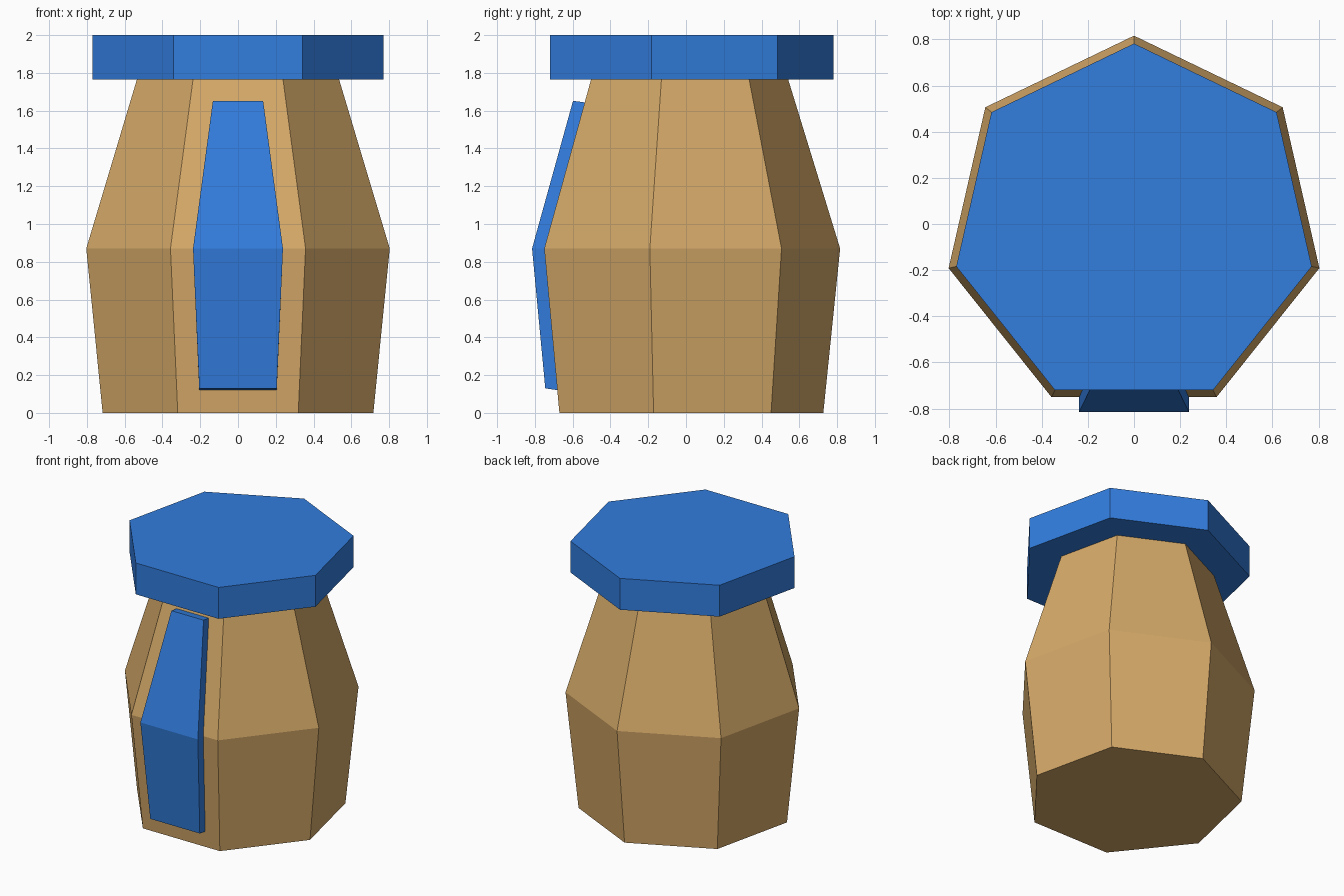
import bpy, bmesh
from math import sin, cos, pi

if "Cube" in bpy.data.objects:
    bpy.data.objects.remove(bpy.data.objects["Cube"])

SIDES = 7
Y0 = -0.008  # axis offset so the whole model is centred


def material(name, rgb):
    m = bpy.data.materials.new(name)
    m.diffuse_color = (*rgb, 1)
    m.use_nodes = True
    m.node_tree.nodes["Principled BSDF"].inputs["Base Color"].default_value = m.diffuse_color
    return m


def loft(name, rings, mat):
    """Skin a stack of matching point loops and cap both ends."""
    bm = bmesh.new()
    loops = [[bm.verts.new(p) for p in ring] for ring in rings]
    n = len(loops[0])
    for a, b in zip(loops, loops[1:]):
        for i in range(n):
            j = (i + 1) % n
            bm.faces.new((a[i], a[j], b[j], b[i]))
    bm.faces.new(loops[0])
    bm.faces.new(loops[-1])
    bmesh.ops.recalc_face_normals(bm, faces=bm.faces)
    me = bpy.data.meshes.new(name)
    bm.to_mesh(me)
    bm.free()
    me.materials.append(mat)
    ob = bpy.data.objects.new(name, me)
    bpy.context.collection.objects.link(ob)
    return ob


def heptagon(r, z):
    """Seven-sided ring with a corner at the back and a flat at the front."""
    return [(r * sin(2 * pi * i / SIDES), Y0 + r * cos(2 * pi * i / SIDES), z)
            for i in range(SIDES)]


tan = material("tan", (0.67, 0.40, 0.14))
blue = material("blue", (0.032, 0.205, 0.73))

# Jar body, widest just below the middle
loft("jar_body", [heptagon(0.735, 0), heptagon(0.824, 0.87), heptagon(0.549, 1.765)], tan)

# Flat overhanging lid
loft("lid", [heptagon(0.79, 1.765), heptagon(0.79, 2.0)], blue)

# Raised front panel following the bend of the body:
# half width, outer y, outer z, inner y, inner z
panel = [(0.205, -0.745, 0.13, -0.678, 0.12),
         (0.238, -0.815, 0.87, -0.745, 0.87),
         (0.133, -0.598, 1.652, -0.530, 1.643)]
loft("front_panel", [[(-w, yo, zo), (w, yo, zo), (w, yi, zi), (-w, yi, zi)]
                     for w, yo, zo, yi, zi in panel], blue)
